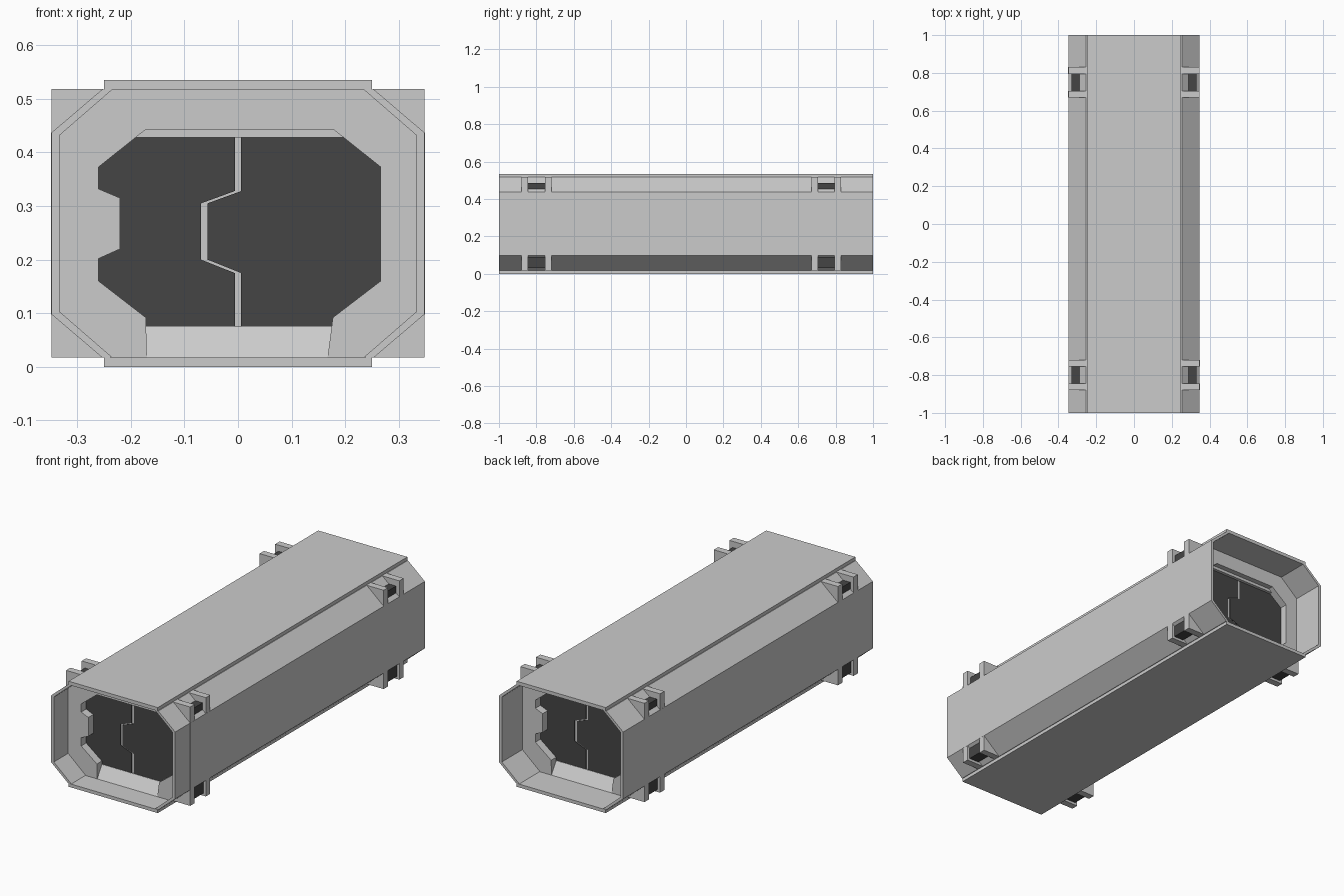
import bpy, bmesh

if "Cube" in bpy.data.objects:
    bpy.data.objects.remove(bpy.data.objects["Cube"])

dark = bpy.data.materials.new("dark_metal")
dark.diffuse_color = (0.06, 0.06, 0.06, 1)
dark.use_nodes = True
dark.node_tree.nodes["Principled BSDF"].inputs["Base Color"].default_value = dark.diffuse_color


def prism(name, pts, a, b, axis="y", mat=None, turn=False):
    """Extrude an (x, z) profile along y, or a (y, z) profile along x."""
    bm = bmesh.new()

    def place(p, t):
        x, y, z = (p[0], t, p[1]) if axis == "y" else (t, p[0], p[1])
        return (-x, -0.05 - y, z) if turn else (x, y, z)   # half turn for the rear end

    lo = [bm.verts.new(place(p, a)) for p in pts]
    hi = [bm.verts.new(place(p, b)) for p in pts]
    n = len(pts)
    bm.faces.new(lo)
    bm.faces.new(hi[::-1])
    for i in range(n):
        j = (i + 1) % n
        bm.faces.new((lo[i], hi[i], hi[j], lo[j]))
    bmesh.ops.recalc_face_normals(bm, faces=bm.faces)
    me = bpy.data.meshes.new(name)
    bm.to_mesh(me)
    bm.free()
    ob = bpy.data.objects.new(name, me)
    bpy.context.collection.objects.link(ob)
    if mat:
        me.materials.append(mat)
    return ob


def rect(x0, x1, z0, z1):
    return [(x0, z0), (x1, z0), (x1, z1), (x0, z1)]


# Hull: roof and floor plates, chamfered side walls
prism("roof_plate", rect(-.25, .25, .517, .535), -1, 1)
prism("floor_plate", rect(-.25, .25, 0, .017), -1, 1)
wall = [(.235, .517), (.253, .518), (.348, .437), (.348, .098),
        (.253, .017), (.235, .018), (.333, .103), (.333, .432)]
for s, side in ((1, "right"), (-1, "left")):
    prism(side + "_wall", [(s * x, z) for x, z in wall], -1, 1)

# Door frame: octagon outline with a notched opening down to the floor
frame = [(-.17, .017), (-.245, .017), (-.335, .1), (-.335, .435), (-.245, .518),
         (.245, .518), (.335, .435), (.335, .1), (.245, .017), (.167, .017),
         (.177, .092), (.266, .16), (.266, .373), (.178, .443), (-.172, .443),
         (-.26, .373), (-.26, .332), (-.22, .315), (-.22, .22), (-.26, .202),
         (-.26, .16), (-.172, .092)]
# Interlocking edge between the two door leaves
seam = [(0, .06), (0, .175), (-.063, .2), (-.063, .305), (0, .328), (0, .45)]

for end, turn in (("front", False), ("rear", True)):
    prism(end + "_door_frame", frame, -.885, -.845, turn=turn)
    prism(end + "_lintel", rect(-.2, .2, .428, .455), -.858, -.84, turn=turn)
    prism(end + "_threshold_ramp", [(-.885, .017), (-.845, .075), (-.82, .075), (-.82, .017)],
          -.175, .175, axis="x", turn=turn)

    # Door leaves with a pale sealing strip between them
    prism(end + "_left_door", [(x - .006, z) for x, z in seam] + [(-.29, .45), (-.29, .06)],
          -.843, -.82, mat=dark, turn=turn)
    prism(end + "_right_door", [(x + .006, z) for x, z in seam] + [(.29, .45), (.29, .06)],
          -.843, -.82, mat=dark, turn=turn)
    prism(end + "_door_seal", [(x - .006, z) for x, z in seam] +
          [(x + .006, z) for x, z in seam[::-1]], -.84, -.823, turn=turn)

    # Corner brackets: two gusset plates with a dark block between
    for s in (1, -1):
        for top in (True, False):
            def m(pts):
                return [(s * x, z if top else .535 - z) for x, z in pts]
            for y in (-.88, -.755):
                prism(end + "_corner_gusset", m([(.253, .518), (.348, .518), (.348, .437)]),
                      y, y + .035, turn=turn)
            block = rect(.285, .33, .45, .487) if top else rect(.28, .335, .447, .505)
            prism(end + "_corner_block", m(block), -.845, -.755, mat=dark, turn=turn)

    # Flush straps joining the brackets on one side
    for y in (-.88, -.755):
        prism(end + "_side_strap", rect(.34, .3485, .098, .437), y, y + .035, turn=turn)
